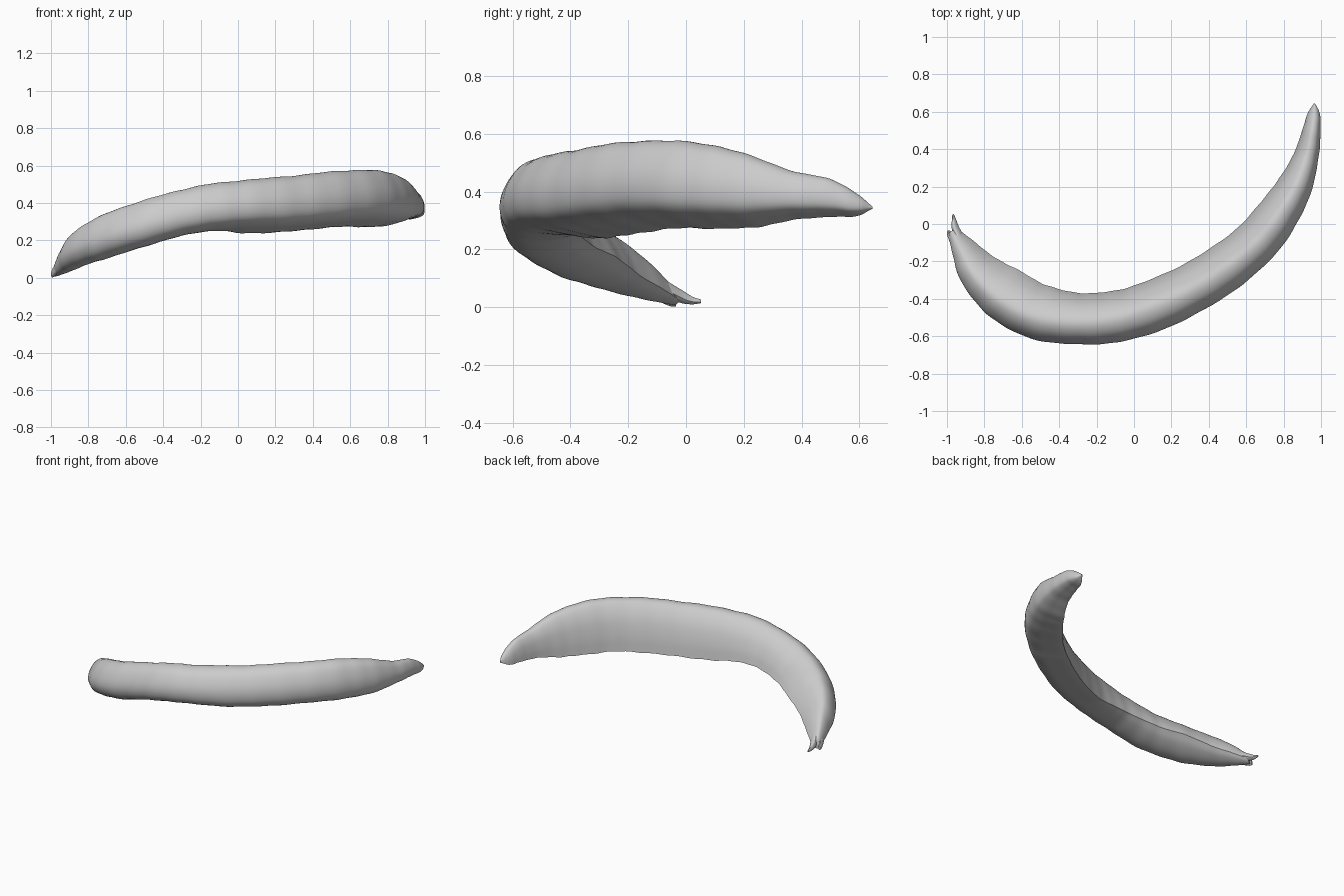
import bpy, bmesh, math
from mathutils import Vector

grey = bpy.data.materials.new("plain grey")
grey.diffuse_color = (0.6, 0.6, 0.6, 1)

# Spine stations: x, y, z, half width, half height
STATIONS = [
    (-0.970, -0.035, 0.036, 0.026, 0.028),
    (-0.908, -0.135, 0.098, 0.070, 0.070),
    (-0.825, -0.256, 0.162, 0.113, 0.100),
    (-0.698, -0.366, 0.219, 0.144, 0.117),
    (-0.532, -0.462, 0.277, 0.148, 0.125),
    (-0.345, -0.503, 0.333, 0.138, 0.127),
    (-0.16, -0.504, 0.371, 0.135, 0.130),
    (0.035, -0.464, 0.385, 0.135, 0.138),
    (0.26, -0.370, 0.397, 0.132, 0.146),
    (0.475, -0.243, 0.418, 0.127, 0.148),
    (0.66, -0.09, 0.430, 0.120, 0.147),
    (0.79, 0.08, 0.422, 0.108, 0.142),
    (0.872, 0.225, 0.406, 0.088, 0.119),
    (0.925, 0.375, 0.390, 0.064, 0.080),
    (0.950, 0.50, 0.380, 0.048, 0.064),
    (0.962, 0.59, 0.356, 0.032, 0.038),
    (0.965, 0.645, 0.345, 0.003, 0.004),
]
# Cross-sections (outward, up), each starting at the inner pinched edge
LEFT = [(-1, -.35), (-.78, .08), (-.45, .55), (-.05, .89), (.35, .99), (.7, .7),
        (.95, .15), (1, -.35), (.82, -.78), (.45, -1), (-.05, -.96), (-.6, -.7)]
RIGHT = [(-1.03, -1.06), (-.92, -.35), (-.66, .38), (-.25, .88), (.15, 1), (.6, .82),
         (.92, .35), (1, -.12), (.85, -.52), (.4, -.78), (-.2, -.92), (-.7, -1.02)]


def catmull(pts, steps):
    """Smooth open curve through points of any dimension."""
    pts = [Vector(p) for p in pts]
    ext = [2 * pts[0] - pts[1]] + pts + [2 * pts[-1] - pts[-2]]
    out = []
    for i in range(1, len(ext) - 2):
        a, b, c, d = ext[i - 1:i + 3]
        for s in range(steps):
            t = s / steps
            out.append(0.5 * (2 * b + (c - a) * t + (2 * a - 5 * b + 4 * c - d) * t * t
                              + (3 * b - a - 3 * c + d) * t ** 3))
    out.append(pts[-1])
    return out


def sweep(name, stations, steps):
    path = catmull(stations, steps)
    left = catmull(LEFT + LEFT[:1], 4)[:-1]
    right = catmull(RIGHT + RIGHT[:1], 4)[:-1]
    bm = bmesh.new()
    rings = []
    for i, p in enumerate(path):
        a, b = path[max(i - 1, 0)], path[min(i + 1, len(path) - 1)]
        tan = Vector((b[0] - a[0], b[1] - a[1])).normalized()
        out = Vector((tan.y, -tan.x))
        k = min(max((p[0] + 0.7) / 0.75, 0), 1)
        # faint growth ripples along the skin
        r = 1 + 0.010 * math.sin(i * 1.3) + 0.008 * math.sin(i * 0.61 + 1)
        ring = []
        for l, q in zip(left, right):
            u, v = l.lerp(q, k) * r
            ring.append(bm.verts.new((p[0] + out.x * u * p[3], p[1] + out.y * u * p[3],
                                      max(p[2] + v * p[4], 0.0))))
        rings.append(ring)
    n = len(left)
    for r0, r1 in zip(rings, rings[1:]):
        for j in range(n):
            bm.faces.new((r0[j], r0[(j + 1) % n], r1[(j + 1) % n], r1[j]))
    bm.faces.new(rings[0])
    bm.faces.new(rings[-1][::-1])
    bmesh.ops.recalc_face_normals(bm, faces=bm.faces)
    me = bpy.data.meshes.new(name)
    bm.to_mesh(me)
    bm.free()
    me.materials.append(grey)
    ob = bpy.data.objects.new(name, me)
    bpy.context.collection.objects.link(ob)
    bpy.ops.object.select_all(action='DESELECT')
    ob.select_set(True)
    bpy.context.view_layer.objects.active = ob
    bpy.ops.object.shade_smooth_by_angle(angle=math.radians(50))
    return ob


# Curved tapering body
sweep("curved_body", STATIONS, 7)

# Two ragged prongs at the low end
sweep("long_prong", [(-0.967, 0.052, 0.02, 0.004, 0.006), (-0.962, 0.02, 0.024, 0.012, 0.014),
                     (-0.955, -0.02, 0.04, 0.02, 0.024), (-0.930, -0.08, 0.07, 0.025, 0.03)], 4)
sweep("short_prong", [(-0.991, -0.035, 0.016, 0.007, 0.014), (-0.984, -0.06, 0.030, 0.014, 0.024),
                      (-0.953, -0.12, 0.065, 0.02, 0.03)], 4)
